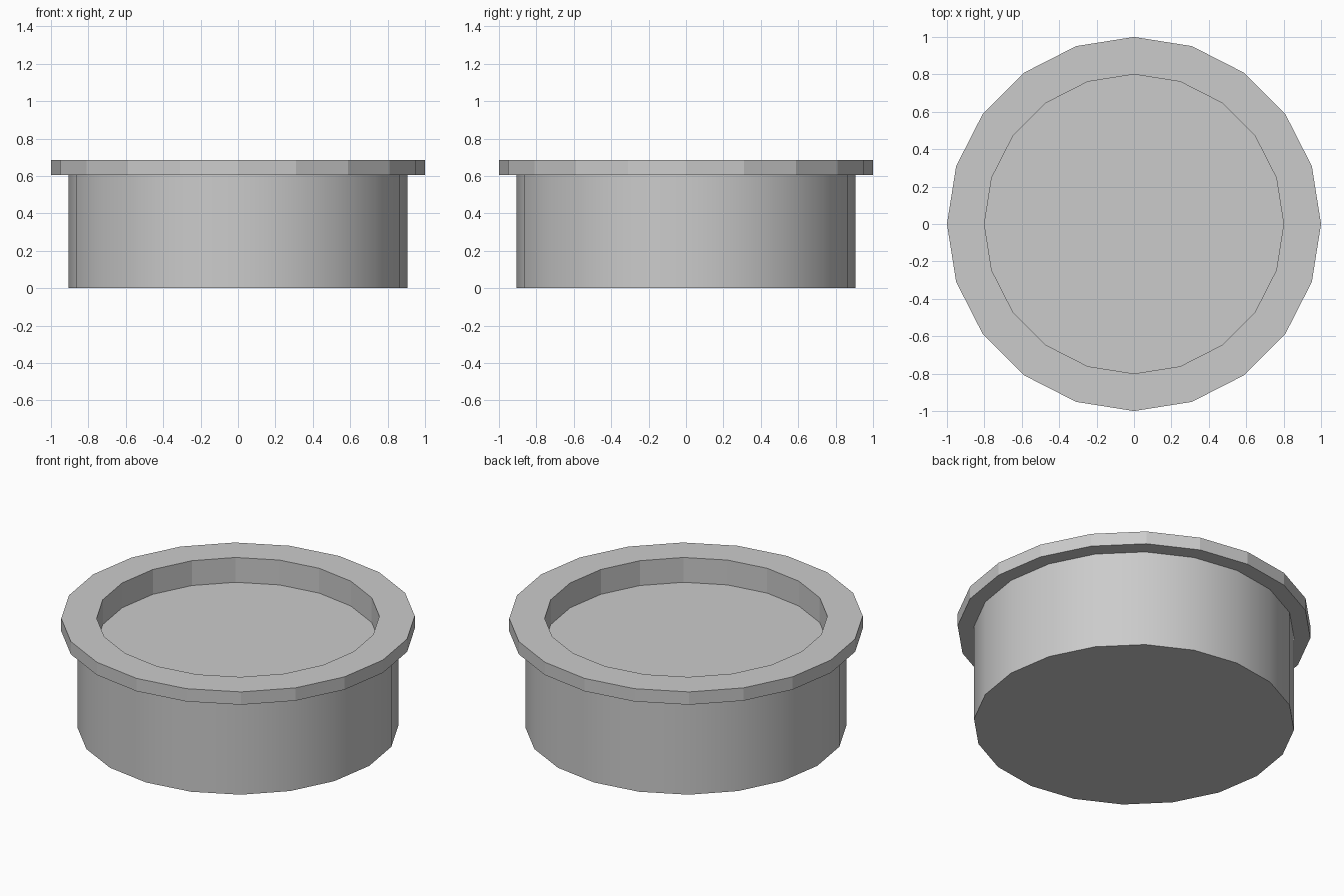
import bpy, bmesh
from math import cos, sin, tau

if "Cube" in bpy.data.objects:
    bpy.data.objects.remove(bpy.data.objects["Cube"])

SIDES = 20
# (radius, height) profile from the base edge, over the rim, to the recessed floor
PROFILE = [(0.907, 0.0), (0.907, 0.605), (1.0, 0.605),
           (1.0, 0.685), (0.8, 0.685), (0.8, 0.53)]
SMOOTH_BAND = 0  # only the outer body wall is smooth shaded

bm = bmesh.new()
rings = [[bm.verts.new((r * cos(tau * i / SIDES), r * sin(tau * i / SIDES), z))
          for i in range(SIDES)] for r, z in PROFILE]

# Walls and rim
for band, (lo, hi) in enumerate(zip(rings, rings[1:])):
    for i in range(SIDES):
        j = (i + 1) % SIDES
        face = bm.faces.new((lo[i], lo[j], hi[j], hi[i]))
        face.smooth = band == SMOOTH_BAND

# Base and recessed floor
bm.faces.new(rings[0][::-1])
bm.faces.new(rings[-1])
bmesh.ops.recalc_face_normals(bm, faces=bm.faces)

# Crisp edges everywhere except between body wall facets
for edge in bm.edges:
    edge.smooth = all(f.smooth for f in edge.link_faces)

mesh = bpy.data.meshes.new("rimmed_dish")
bm.to_mesh(mesh)
bm.free()
dish = bpy.data.objects.new("rimmed_dish", mesh)
bpy.context.collection.objects.link(dish)
